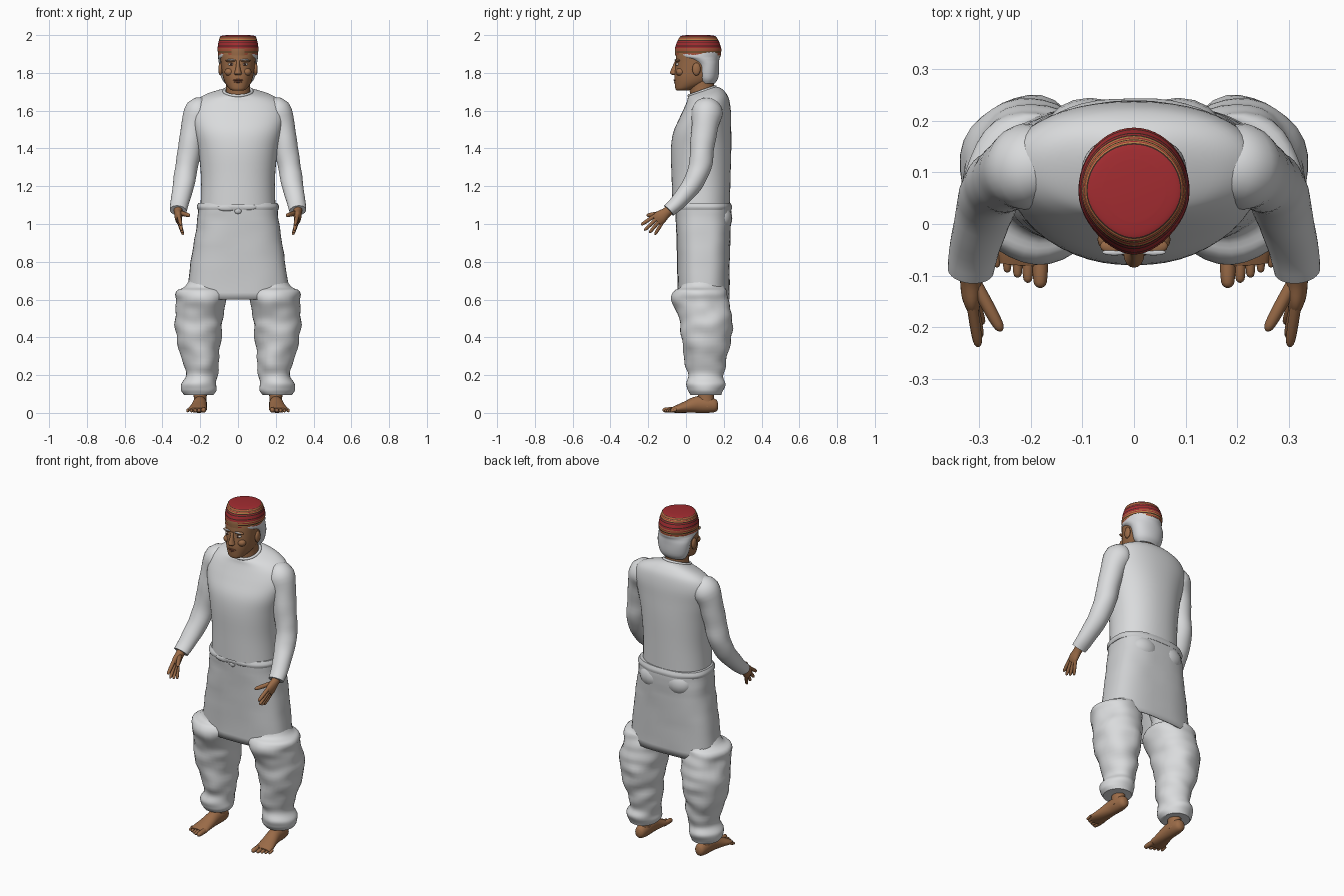
import bpy, bmesh, math
from mathutils import Vector, noise

old = bpy.data.objects.get("Cube")
if old:
    bpy.data.objects.remove(old, do_unlink=True)


def material(name, r, g, b):
    m = bpy.data.materials.new(name)
    m.use_nodes = True
    m.diffuse_color = (r, g, b, 1)
    bsdf = m.node_tree.nodes["Principled BSDF"]
    bsdf.inputs["Base Color"].default_value = (r, g, b, 1)
    bsdf.inputs["Roughness"].default_value = 0.8
    return m


cloth = material("white cloth", .70, .71, .72)
wrap = material("wrap cloth", .62, .63, .64)
skin = material("brown skin", .33, .15, .065)
lip = material("dark lip", .22, .075, .04)
hair_white = material("white hair", .66, .67, .69)
red = material("cap red", .36, .025, .03)
gold = material("cap gold", .45, .21, .06)
dark = material("dark brown", .05, .02, .015)
eye_white = material("eye white", .6, .55, .5)


def finish(ob, mats, mirror=False):
    for m in mats:
        ob.data.materials.append(m)
    ob.data.shade_smooth()
    ob.data.set_sharp_from_angle(angle=math.radians(50))
    if mirror:
        ob.modifiers.new("Mirror", 'MIRROR')
    return ob


def spline(rings, steps):
    """Catmull-Rom interpolation between ring descriptions."""
    out = []
    for i in range(len(rings) - 1):
        a, b, c, d = (rings[max(0, min(len(rings) - 1, i + k))] for k in (-1, 0, 1, 2))
        for s in range(steps):
            t = s / steps
            out.append([q + t / 2 * (r - p + t * (2*p - 5*q + 4*r - e + t * (3*(q - r) + e - p)))
                        for p, q, r, e in zip(a, b, c, d)])
    return out + [list(rings[-1])]


def loft(name, rings, mats, follow=False, mirror=False, n=32, steps=4, power=2,
         caps=True, tilt=0, wrinkle=0, egg=0):
    """Rings are (x, y, z, half width, half depth); follow turns them along the path."""
    rings = spline(rings, steps)
    bm = bmesh.new()
    loops = []
    for i, (x, y, z, a, b) in enumerate(rings):
        t = Vector((0, 0, 1))
        if follow:
            p, q = rings[max(i - 1, 0)], rings[min(i + 1, len(rings) - 1)]
            t = (Vector(q[:3]) - Vector(p[:3])).normalized()
        u = Vector((1, 0, 0))
        u = (u - u.dot(t) * t).normalized()
        v = t.cross(u)
        rise = tilt * i / (len(rings) - 1)
        loop = []
        for j in range(n):
            w = math.tau * j / n
            c, s = math.cos(w), math.sin(w)
            cu = math.copysign(abs(c) ** (2 / power), c) * (1 - egg * max(0, -s) ** 2)
            sv = math.copysign(abs(s) ** (2 / power), s)
            co = Vector((x, y, z)) + u * a * cu + v * b * sv
            if wrinkle:
                k = noise.noise(Vector((co.x * 9, co.y * 9, co.z * 16)))
                co += (u * cu + v * sv) * wrinkle * k
            co.z += rise * b * sv
            loop.append(bm.verts.new(co))
        loops.append(loop)
    for lo, hi in zip(loops, loops[1:]):
        for j in range(n):
            k = (j + 1) % n
            bm.faces.new((lo[j], lo[k], hi[k], hi[j]))
    if caps:
        bm.faces.new(loops[0][::-1])
        bm.faces.new(loops[-1])
    bmesh.ops.recalc_face_normals(bm, faces=bm.faces)
    me = bpy.data.meshes.new(name)
    bm.to_mesh(me)
    bm.free()
    ob = bpy.data.objects.new(name, me)
    bpy.context.collection.objects.link(ob)
    return finish(ob, mats, mirror)


def ball(name, loc, size, mat, mirror=False):
    bm = bmesh.new()
    bmesh.ops.create_uvsphere(bm, u_segments=16, v_segments=10, radius=1)
    for v in bm.verts:
        v.co = Vector([c * s + p for c, s, p in zip(v.co, size, loc)])
    me = bpy.data.meshes.new(name)
    bm.to_mesh(me)
    bm.free()
    ob = bpy.data.objects.new(name, me)
    bpy.context.collection.objects.link(ob)
    return finish(ob, [mat], mirror)


def digit(name, base, tip, r):
    """Rounded finger or toe, mirrored to the other side."""
    base, tip = Vector(base), Vector(tip)
    rings = [(*base.lerp(tip, t), r * f, r * f)
             for t, f in ((0, 1), (.5, 1), (.85, .85), (.96, .55), (1, .15))]
    loft(name, rings, [skin], follow=True, mirror=True, n=10, steps=2)


# Shirt and sleeves
loft("shirt", [(0, .08, 1.10, .198, .152), (0, .08, 1.25, .196, .156), (0, .08, 1.40, .212, .16),
               (0, .085, 1.50, .235, .154), (0, .1, 1.58, .25, .137), (0, .108, 1.64, .232, .118),
               (0, .105, 1.675, .185, .1), (0, .095, 1.695, .12, .085),
               (0, .085, 1.703, .074, .07)], [cloth], tilt=.35, power=2.2, n=48)
loft("sleeves", [(.16, .115, 1.605, .06, .06), (.205, .112, 1.59, .08, .083),
                 (.235, .1, 1.51, .067, .07), (.255, .085, 1.4, .062, .064),
                 (.272, .073, 1.3, .06, .06), (.288, .03, 1.205, .056, .052),
                 (.308, -.045, 1.115, .05, .042), (.316, -.09, 1.07, .045, .036)],
     [cloth], follow=True, mirror=True, wrinkle=.004)
bpy.ops.mesh.primitive_torus_add(major_radius=.074, minor_radius=.008, major_segments=40,
                                 minor_segments=8, location=(0, .085, 1.703),
                                 rotation=(math.radians(19), 0, 0))
bpy.context.object.name = "collar"
finish(bpy.context.object, [cloth])

# Wrapped waist cloth with a tied band
skirt = loft("waist_wrap", [(0, .092, .6, .275, .138), (0, .092, .8, .25, .14),
                            (0, .092, .95, .226, .144), (0, .092, 1.05, .213, .148),
                            (0, .09, 1.108, .207, .145)], [wrap], power=2.7, n=48,
             caps=False, wrinkle=.004)
skirt.modifiers.new("Thickness", 'SOLIDIFY').thickness = .006
loft("waist_band", [(0, .09, 1.075, .213, .15), (0, .09, 1.092, .217, .153),
                    (0, .09, 1.112, .207, .146)], [wrap], power=2.6, n=48, wrinkle=.006)
for x, z, w in ((-.06, 1.085, .05), (.05, 1.09, .05), (0, 1.07, .02)):
    ball("waist_fold", (x, -.055, z), (w, .01, .017), wrap)
ball("seat_back", (.085, .185, 1.03), (.085, .06, .07), wrap, True)

# Baggy trousers
loft("trousers", [(.21, .105, .095, .076, .085), (.207, .105, .12, .09, .094),
                  (.203, .105, .15, .092, .098), (.192, .105, .2, .083, .095),
                  (.2, .105, .3, .1, .115), (.206, .107, .43, .125, .136),
                  (.2, .1, .52, .13, .143), (.192, .075, .595, .138, .152),
                  (.19, .075, .645, .13, .142), (.175, .09, .69, .085, .11),
                  (.12, .09, .88, .095, .1)], [cloth], mirror=True, wrinkle=.014, steps=6)

# Bare feet
loft("ankles", [(.2, .11, .03, .036, .045), (.2, .105, .08, .034, .042), (.2, .105, .16, .04, .045)],
     [skin], mirror=True, n=20)
loft("feet", [(.2, .17, .035, .012, .014), (.2, .158, .036, .028, .032), (.2, .12, .042, .036, .042),
              (.202, .06, .044, .038, .044), (.208, 0, .031, .044, .031),
              (.214, -.05, .02, .05, .02), (.216, -.078, .014, .045, .013)],
     [skin], follow=True, mirror=True, n=20)
for i in range(5):
    x, r = .182 + .02 * i + (.004 if i else 0), .015 - .0012 * i - (.003 if i else 0)
    digit("toe", (x, -.05, .017), (x, -.124 + .01 * i, r), r)

# Hands
loft("palms", [(.316, -.08, 1.08, .026, .026), (.316, -.105, 1.06, .022, .027),
               (.315, -.135, 1.036, .02, .036), (.312, -.155, 1.018, .014, .033)],
     [skin], follow=True, mirror=True, n=20)
for i, extra in enumerate((0, .012, .008, 0)):
    k = i / 3
    digit("finger", (.314, -.16 + .036 * k, 1.047 - .036 * k),
          (.302 - .012 * k, -.238 + .073 * k - extra * .6, .995 - .052 * k - extra), .0105 - .001 * k)
digit("thumb", (.308, -.115, 1.06), (.257, -.208, 1.045), .0125)

# Neck and head
loft("neck", [(0, .095, 1.64, .072, .07), (0, .085, 1.7, .064, .065), (0, .08, 1.78, .066, .07)], [skin])
loft("head", [(0, -.02, 1.706, .026, .028), (0, -.008, 1.715, .045, .048), (0, .03, 1.745, .067, .09),
              (0, .05, 1.78, .08, .112), (0, .057, 1.82, .087, .115), (0, .06, 1.86, .092, .115),
              (0, .062, 1.9, .096, .114), (0, .062, 1.94, .09, .108)], [skin], power=2.2)
loft("nose", [(0, -.055, 1.788, .013, .014), (0, -.06, 1.797, .02, .024),
              (0, -.058, 1.81, .016, .024), (0, -.053, 1.84, .01, .016),
              (0, -.05, 1.865, .01, .008)], [skin], n=16)
ball("upper_lip", (0, -.054, 1.762), (.027, .012, .006), lip)
ball("lower_lip", (0, -.052, 1.752), (.024, .012, .006), lip)
ball("brow_ridges", (.036, -.043, 1.865), (.03, .016, .009), skin, True)
ball("cheeks", (.045, -.03, 1.805), (.026, .024, .022), skin, True)
ball("eyes", (.035, -.043, 1.845), (.017, .011, .008), eye_white, True)
ball("irises", (.035, -.051, 1.845), (.007, .005, .007), dark, True)
ball("eyebrows", (.038, -.055, 1.869), (.024, .006, .004), hair_white, True)
ball("ears", (.093, .055, 1.82), (.011, .022, .034), skin, True)
loft("hair", [(0, .115, 1.745, .068, .038), (0, .115, 1.775, .088, .056), (0, .112, 1.84, .1, .066),
              (0, .09, 1.87, .104, .088), (0, .07, 1.885, .105, .112), (0, .068, 1.91, .104, .115)],
     [hair_white], wrinkle=.004)

# Striped cap: woven rows coloured by height, brow gap at the front
cap = loft("cap", [(0, .063, 1.893, .105, .121), (0, .064, 1.925, .108, .123), (0, .064, 1.955, .105, .115),
                   (0, .064, 1.982, .098, .102), (0, .064, 1.995, .09, .09), (0, .064, 2, .06, .06)],
           [red, gold, dark, skin], n=48, steps=6, egg=.2)
for p in cap.data.polygons:
    x, y, z = p.center
    row = p.index // 48
    if p.normal.z > .9:
        p.material_index = 0
    elif abs(x) < .034 and y < -.03 and z < 1.93:
        p.material_index = 3
    elif 1.93 < z < 1.968:
        p.material_index = 2 if row % 4 == 1 else 0
    else:
        p.material_index = (1, 0, 1, 2)[row % 4]
